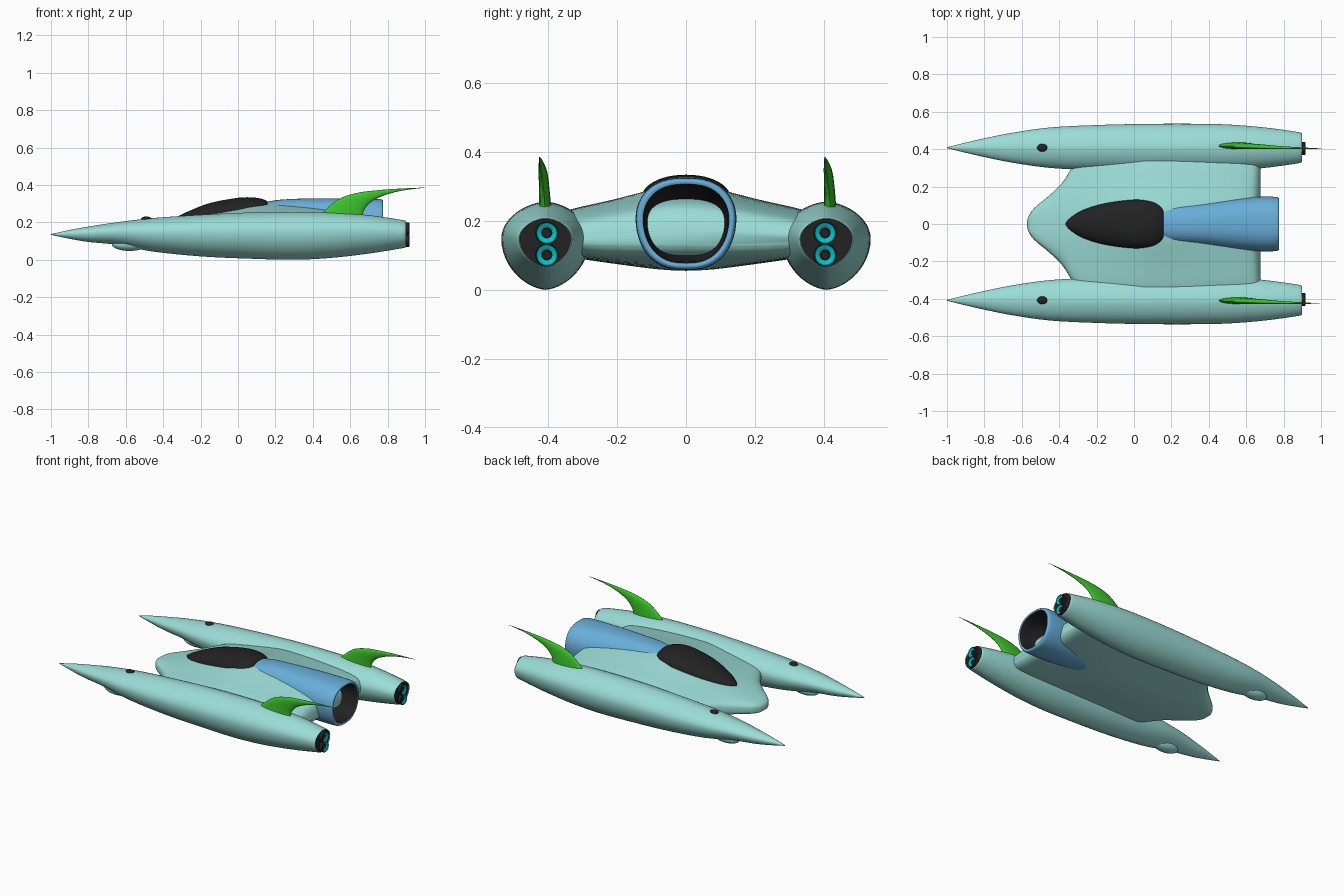
import bpy, bmesh, math


def mat(name, r, g, b):
    m = bpy.data.materials.new(name)
    m.diffuse_color = (r, g, b, 1)
    return m


MINT = mat("mint hull", 0.33, 0.72, 0.68)
BLUE = mat("blue engine", 0.14, 0.43, 0.70)
GREEN = mat("green fin", 0.045, 0.55, 0.025)
BLACK = mat("black", 0.016, 0.016, 0.016)
CYAN = mat("cyan glow", 0.0, 0.55, 0.60)


def smooth(obj, angle=40):
    bpy.ops.object.select_all(action='DESELECT')
    obj.select_set(True)
    bpy.context.view_layer.objects.active = obj
    bpy.ops.object.shade_smooth_by_angle(angle=math.radians(angle))


def resample(pts, k):
    """Catmull-Rom curve through the station tuples."""
    out = []
    for i in range(len(pts) - 1):
        p0, p1, p2 = pts[max(i - 1, 0)], pts[i], pts[i + 1]
        p3 = pts[min(i + 2, len(pts) - 1)]
        for j in range(k):
            t = j / k
            out.append(tuple(0.5 * (2 * b + (c - a) * t + (2 * a - 5 * b + 4 * c - d) * t * t
                                    + (3 * b - a - 3 * c + d) * t ** 3)
                             for a, b, c, d in zip(p0, p1, p2, p3)))
    return out + [pts[-1]]


def loft(name, rings, mats, band_mat=None, end_mat=0, angle=40):
    """Skin closed rings; band_mat(i) gives the material index of band i."""
    bm = bmesh.new()
    vr = [[bm.verts.new(p) for p in r] for r in rings]
    n = len(rings[0])
    for i in range(len(vr) - 1):
        for j in range(n):
            k = (j + 1) % n
            f = bm.faces.new((vr[i][j], vr[i][k], vr[i + 1][k], vr[i + 1][j]))
            f.material_index = band_mat(i) if band_mat else 0
    bm.faces.new(vr[0])
    bm.faces.new(vr[-1]).material_index = end_mat
    bmesh.ops.recalc_face_normals(bm, faces=bm.faces)
    me = bpy.data.meshes.new(name)
    bm.to_mesh(me)
    bm.free()
    for m in mats:
        me.materials.append(m)
    obj = bpy.data.objects.new(name, me)
    bpy.context.collection.objects.link(obj)
    smooth(obj, angle)
    return obj


def spow(v, p):
    return math.copysign(abs(v) ** p, v)


def oval(x, cy, w, zt, zb, mid, p, n=48):
    """Ring in the yz plane with its widest point at height mid."""
    ring = []
    for i in range(n):
        a = 2 * math.pi * i / n
        s = math.sin(a)
        ring.append((x, cy + w * spow(math.cos(a), p), mid + s * ((zt - mid) if s > 0 else (mid - zb))))
    return ring


def ball(name, loc, size, m):
    bpy.ops.mesh.primitive_uv_sphere_add(segments=32, ring_count=16, radius=1, location=loc)
    o = bpy.context.object
    o.name = name
    o.scale = size
    o.data.materials.append(m)
    smooth(o)


# Central hull: x, half width, top centre, top side, bottom centre, bottom side
HULL = [(-0.572, 0.012, 0.118, 0.118, 0.108, 0.108), (-0.562, 0.045, 0.138, 0.132, 0.092, 0.095),
        (-0.53, 0.088, 0.153, 0.145, 0.083, 0.088), (-0.45, 0.155, 0.174, 0.16, 0.075, 0.083),
        (-0.38, 0.225, 0.195, 0.175, 0.07, 0.083), (-0.32, 0.32, 0.21, 0.185, 0.066, 0.083),
        (-0.26, 0.37, 0.226, 0.195, 0.063, 0.083), (-0.15, 0.385, 0.252, 0.213, 0.06, 0.083),
        (0.0, 0.395, 0.285, 0.235, 0.056, 0.083), (0.1, 0.4, 0.303, 0.245, 0.056, 0.083),
        (0.3, 0.4, 0.295, 0.243, 0.065, 0.083), (0.5, 0.39, 0.275, 0.232, 0.082, 0.086),
        (0.62, 0.38, 0.25, 0.215, 0.095, 0.095), (0.66, 0.37, 0.215, 0.195, 0.11, 0.11),
        (0.675, 0.36, 0.17, 0.165, 0.13, 0.13)]


def hull_ring(st, n=64):
    x, w, tc, ts, bc, bs = st
    mid = (ts + bs) / 2
    ring = []
    for i in range(n):
        a = 2 * math.pi * i / n
        u = math.cos(a)
        g = math.exp(-(w * u / 0.2) ** 2)
        z = ts + (tc - ts) * g if math.sin(a) > 0 else bs + (bc - bs) * g
        ring.append((x, w * u, mid + (z - mid) * max(0, 1 - u ** 4) ** 0.3))
    return ring


loft("central_hull", [hull_ring(s) for s in resample(HULL, 4)], [MINT], angle=60)

# Canopy: x, half width, top, widest height
CANOPY = [(-0.365, 0.004, 0.205, 0.2), (-0.34, 0.035, 0.222, 0.197), (-0.27, 0.078, 0.257, 0.208),
          (-0.15, 0.112, 0.303, 0.234), (0.0, 0.131, 0.331, 0.258), (0.09, 0.124, 0.332, 0.268),
          (0.145, 0.1, 0.319, 0.27), (0.165, 0.075, 0.3, 0.27)]
loft("canopy", [oval(x, 0, w, t, m - 0.03, m, 0.95) for x, w, t, m in resample(CANOPY, 4)], [BLACK])

# Main engine duct: outer skin, lip and dark hollow: x, half width, top, bottom
OUTER = [(0.1, 0.08, 0.295, 0.14), (0.2, 0.106, 0.318, 0.11), (0.35, 0.118, 0.327, 0.075),
         (0.55, 0.138, 0.328, 0.06), (0.68, 0.146, 0.326, 0.057), (0.755, 0.145, 0.324, 0.058),
         (0.775, 0.138, 0.318, 0.065), (0.774, 0.125, 0.307, 0.077)]
INNER = [(0.755, 0.121, 0.303, 0.081), (0.68, 0.115, 0.295, 0.09), (0.58, 0.09, 0.27, 0.115),
         (0.53, 0.05, 0.235, 0.15), (0.515, 0.01, 0.205, 0.185)]
outer, inner = resample(OUTER, 4), resample(INNER, 3)
loft("engine_duct", [oval(x, 0, w, t, b, b + (t - b) * 0.56, 0.78) for x, w, t, b in outer + inner],
     [BLUE, BLACK], lambda i: int(i >= len(outer) - 1), 1)

# Side pods: x, half width, top, bottom
POD = [(-1.0, 0.002, 0.137, 0.133), (-0.9, 0.027, 0.159, 0.112), (-0.8, 0.05, 0.177, 0.095),
       (-0.65, 0.08, 0.2, 0.08), (-0.45, 0.108, 0.223, 0.043), (-0.2, 0.121, 0.24, 0.018),
       (0.05, 0.127, 0.252, 0.006), (0.3, 0.128, 0.256, 0.0), (0.5, 0.124, 0.252, 0.01),
       (0.7, 0.108, 0.238, 0.033), (0.88, 0.083, 0.212, 0.062), (0.892, 0.074, 0.206, 0.068)]
# Fin: leading x, z, trailing x, z, half thickness, sideways drift
FIN = [(0.43, 0.225, 0.665, 0.215, 0.019, 0.0), (0.465, 0.265, 0.668, 0.245, 0.017, 0.0),
       (0.54, 0.325, 0.68, 0.275, 0.015, -0.002), (0.63, 0.356, 0.715, 0.312, 0.013, -0.005),
       (0.74, 0.371, 0.785, 0.345, 0.009, -0.009), (0.86, 0.380, 0.88, 0.37, 0.005, -0.012),
       (0.997, 0.386, 0.999, 0.385, 0.001, -0.015)]
# Nozzle: x, radius
NOZZLE = [(0.885, 0.034), (0.913, 0.034), (0.916, 0.031), (0.912, 0.029), (0.908, 0.016),
          (0.906, 0.0145), (0.895, 0.012)]


def fin_ring(st, y, n=20):
    lx, lz, tx, tz, h, d = st
    ring = []
    for i in range(n):
        a = 2 * math.pi * i / n
        u = 0.5 - 0.5 * math.cos(a)
        ring.append((lx + (tx - lx) * u, y + d + h * math.sin(a), lz + (tz - lz) * u))
    return ring


for side, s in (("left", -1), ("right", 1)):
    y = s * 0.408
    loft(side + "_pod", [oval(x, y, w, t, b, b + (t - b) * 0.58, 1.2) for x, w, t, b in resample(POD, 4)],
         [MINT, BLACK], None, 1)
    loft(side + "_fin", [fin_ring(f, 0.418 if s > 0 else -0.41) for f in resample(FIN, 5)], [GREEN], angle=60)
    for label, z in (("upper", 0.165), ("lower", 0.101)):
        loft(f"{side}_{label}_nozzle", [oval(x, y - 0.004 * s, r, z + r, z - r, z, 1, 28) for x, r in NOZZLE],
             [BLACK, CYAN], lambda i: int(i in (2, 3)))
    ball(side + "_sensor_dome", (-0.49, y, 0.217), (0.028, 0.021, 0.014), BLACK)
    ball(side + "_belly_fairing", (-0.58, y, 0.083), (0.095, 0.045, 0.036), MINT)
